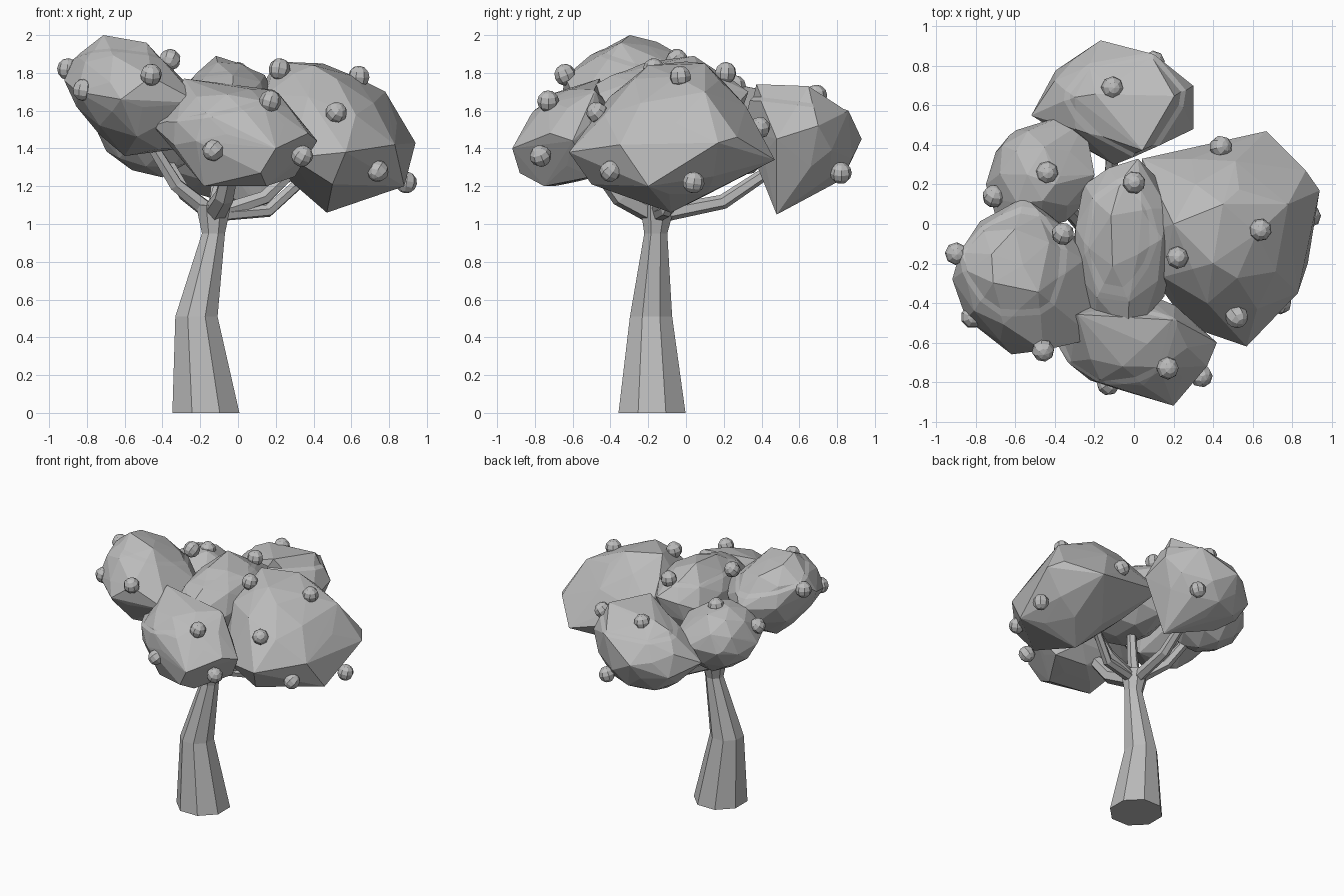
import bpy, bmesh, math, random
from mathutils import Vector, Matrix

if "Cube" in bpy.data.objects:
    bpy.data.objects.remove(bpy.data.objects["Cube"])

GREY = (0.5, 0.5, 0.5, 1)
mat = bpy.data.materials.new("plain_grey")
mat.use_nodes = True
mat.diffuse_color = GREY
mat.node_tree.nodes["Principled BSDF"].inputs["Base Color"].default_value = GREY


def finish(name, bm):
    bmesh.ops.recalc_face_normals(bm, faces=bm.faces)
    mesh = bpy.data.meshes.new(name)
    bm.to_mesh(mesh)
    bm.free()
    mesh.materials.append(mat)
    obj = bpy.data.objects.new(name, mesh)
    bpy.context.collection.objects.link(obj)
    return obj


def tube(name, stations, sides, level=False):
    """Faceted tube through (centre, radius) stations, capped at both ends."""
    bm = bmesh.new()
    points = [Vector(p) for p, r in stations]
    rings = []
    for i, (p, r) in enumerate(stations):
        along = points[min(i + 1, len(points) - 1)] - points[max(i - 1, 0)]
        up = Vector((0, 0, 1))
        turn = up.rotation_difference(up if level else along).to_matrix()
        ring = []
        for k in range(sides):
            a = math.tau * (k + 0.5) / sides
            ring.append(bm.verts.new(points[i] + turn @ Vector((r * math.cos(a), r * math.sin(a), 0))))
        rings.append(ring)
    for low, high in zip(rings, rings[1:]):
        for k in range(sides):
            n = (k + 1) % sides
            bm.faces.new((low[k], low[n], high[n], high[k]))
    bm.faces.new(rings[0])
    bm.faces.new(rings[-1])
    return finish(name, bm)


def foliage(name, centre, radii, lean, ledge, seed, corners):
    """Rough clump: a leaning ellipsoid pulled out to a few corners, with an optional ledge."""
    rng = random.Random(seed)
    centre = Vector(centre)
    ball = bmesh.new()
    bmesh.ops.create_icosphere(ball, subdivisions=2, radius=1)
    spin = Matrix.Rotation(rng.uniform(0, math.tau), 3, 'Z') @ Matrix.Rotation(rng.random(), 3, 'X')
    bm = bmesh.new()
    for v in ball.verts:
        x, y, z = (c * r * rng.uniform(0.93, 1.03) for c, r in zip(spin @ v.co, radii))
        bm.verts.new((x, y, z + lean * x))
    ball.free()
    for corner in corners:
        bm.verts.new(Vector(corner) - centre)
    hull = bmesh.ops.convex_hull(bm, input=bm.verts[:])
    inner = [g for g in hull["geom_interior"] if isinstance(g, bmesh.types.BMVert)]
    bmesh.ops.delete(bm, geom=inner, context='VERTS')
    # Ledge: two close cuts, with everything above them drawn inward
    if ledge:
        normal = Vector((rng.uniform(-0.3, 0.3), rng.uniform(-0.3, 0.3), 1)).normalized()
        for h in (ledge, ledge + 0.02):
            bmesh.ops.bisect_plane(bm, geom=bm.verts[:] + bm.edges[:] + bm.faces[:],
                                   plane_co=normal * h, plane_no=normal)
        for v in bm.verts:
            if v.co.dot(normal) > ledge + 0.015:
                v.co.x *= 0.95
                v.co.y *= 0.95
    bmesh.ops.translate(bm, verts=bm.verts, vec=centre)
    return finish(name, bm)


# Foliage clumps: centre, radii, slope along x, ledge height, seed, outer corners
foliage("right_high_foliage", (-0.57, -0.26, 1.68), (0.33, 0.36, 0.29), -0.25, 0.16, 3,
        [(-0.72, -0.3, 2), (-0.48, -0.35, 1.96), (-0.92, -0.28, 1.76), (-0.6, -0.25, 1.36),
         (-0.2, -0.58, 1.64), (-0.55, 0.14, 1.68), (-0.3, -0.3, 1.4), (-0.85, -0.48, 1.7),
         (-0.46, -0.64, 1.78), (-0.62, -0.66, 1.66), (-0.88, -0.14, 1.86), (-0.25, -0.18, 1.72)])
foliage("right_back_foliage", (-0.47, 0.24, 1.5), (0.27, 0.28, 0.25), -0.1, 0, 5,
        [(-0.38, 0.54, 1.5), (-0.25, 0.52, 1.52), (-0.75, 0.2, 1.5), (-0.63, 0.45, 1.5),
         (-0.7, 0.04, 1.55), (-0.4, 0.2, 1.75), (-0.2, 0.25, 1.62)])
foliage("back_foliage", (-0.1, 0.62, 1.42), (0.37, 0.28, 0.28), 0, 0.19, 8,
        [(0.13, 0.48, 1.05), (-0.17, 0.93, 1.45), (0.3, 0.7, 1.52), (0.3, 0.48, 1.45),
         (-0.52, 0.55, 1.42), (0.05, 0.36, 1.74), (-0.2, 0.66, 1.7), (0.1, 0.86, 1.6),
         (0.22, 0.65, 1.73), (-0.1, 0.3, 1.5)])
foliage("left_foliage", (0.47, -0.06, 1.47), (0.42, 0.45, 0.35), -0.22, 0, 11,
        [(0.67, 0.47, 1.34), (0.87, 0.27, 1.46), (0.04, 0.33, 1.5), (0.57, -0.62, 1.38),
         (0.94, 0.17, 1.43), (0.47, -0.08, 1.06), (0.2, 0, 1.86), (0.45, 0.1, 1.85),
         (0.4, -0.2, 1.84), (0.62, -0.05, 1.78), (0.88, -0.2, 1.2), (0.83, -0.35, 1.42),
         (0.28, -0.52, 1.35), (0.5, -0.5, 1.21), (0.78, 0.1, 1.7)])
foliage("front_foliage", (-0.01, -0.6, 1.47), (0.37, 0.26, 0.26), -0.1, 0.15, 14,
        [(0.2, -0.92, 1.4), (-0.45, -0.5, 1.52), (-0.3, -0.45, 1.77), (0.2, -0.48, 1.71),
         (0.42, -0.6, 1.44), (0.37, -0.72, 1.48), (0.15, -0.75, 1.2), (-0.18, -0.7, 1.2),
         (0.12, -0.88, 1.27), (0.3, -0.5, 1.25)])
foliage("top_foliage", (-0.05, -0.1, 1.61), (0.27, 0.42, 0.26), 0, 0.17, 17,
        [(0.02, 0.33, 1.7), (-0.03, -0.55, 1.7), (-0.2, -0.5, 1.65), (-0.12, 0.05, 1.89),
         (0.17, 0.08, 1.72), (-0.25, 0.2, 1.62), (-0.28, -0.1, 1.66)])

# Trunk, eight sided and slightly bent
tube("trunk", [((-0.17, -0.18, 0), 0.192), ((-0.22, -0.185, 0.51), 0.121),
               ((-0.13, -0.16, 0.95), 0.066), ((-0.13, -0.15, 1.1), 0.1)], 8, level=True)

# Branches rise from the trunk top, bow outward and enter each clump
fork = Vector((-0.13, -0.15, 1.05))
BRANCHES = {
    "right_high": ((-0.57, -0.26, 1.6), 0.046), "right_back": ((-0.47, 0.22, 1.5), 0.046),
    "back": ((-0.1, 0.62, 1.4), 0.046), "left": ((0.47, -0.06, 1.45), 0.046),
    "front": ((0, -0.58, 1.46), 0.065), "top": ((-0.05, -0.1, 1.6), 0.046),
}
for name, (end, thick) in BRANCHES.items():
    end = Vector(end)
    mid = fork.lerp(end, 0.45) - Vector((0, 0, 0.09))
    tube(name + "_branch", [(fork, thick), (mid, thick * 0.85), (end, thick * 0.6)], 6)
tube("low_left_branch", [(fork, 0.04), ((0.16, -0.1, 1.07), 0.035), ((0.36, 0, 1.25), 0.03)], 6)

# Round fruits seated on the clumps
FRUITS = [
    (-0.9, -0.15, 1.82), (-0.82, -0.47, 1.71), (-0.46, -0.64, 1.79), (-0.36, -0.05, 1.87),
    (0.22, -0.17, 1.82), (0.17, -0.73, 1.65), (0.64, -0.03, 1.78), (0.52, -0.47, 1.59),
    (0.74, -0.4, 1.28), (0.89, 0.04, 1.22), (0.34, -0.77, 1.36), (-0.13, -0.81, 1.39),
    (0, 0.21, 1.8), (0.44, 0.39, 1.51), (-0.11, 0.69, 1.68), (-0.44, 0.26, 1.73),
    (-0.71, 0.14, 1.6), (0.1, 0.82, 1.27),
]
rng = random.Random(4)
for i, place in enumerate(FRUITS):
    bm = bmesh.new()
    turn = Matrix.Rotation(rng.uniform(0, 3), 4, 'Z') @ Matrix.Rotation(rng.uniform(0, 1), 4, 'X')
    bmesh.ops.create_uvsphere(bm, u_segments=8, v_segments=6, radius=0.058,
                              matrix=Matrix.Translation(place) @ turn)
    finish("fruit_%d" % (i + 1), bm)
